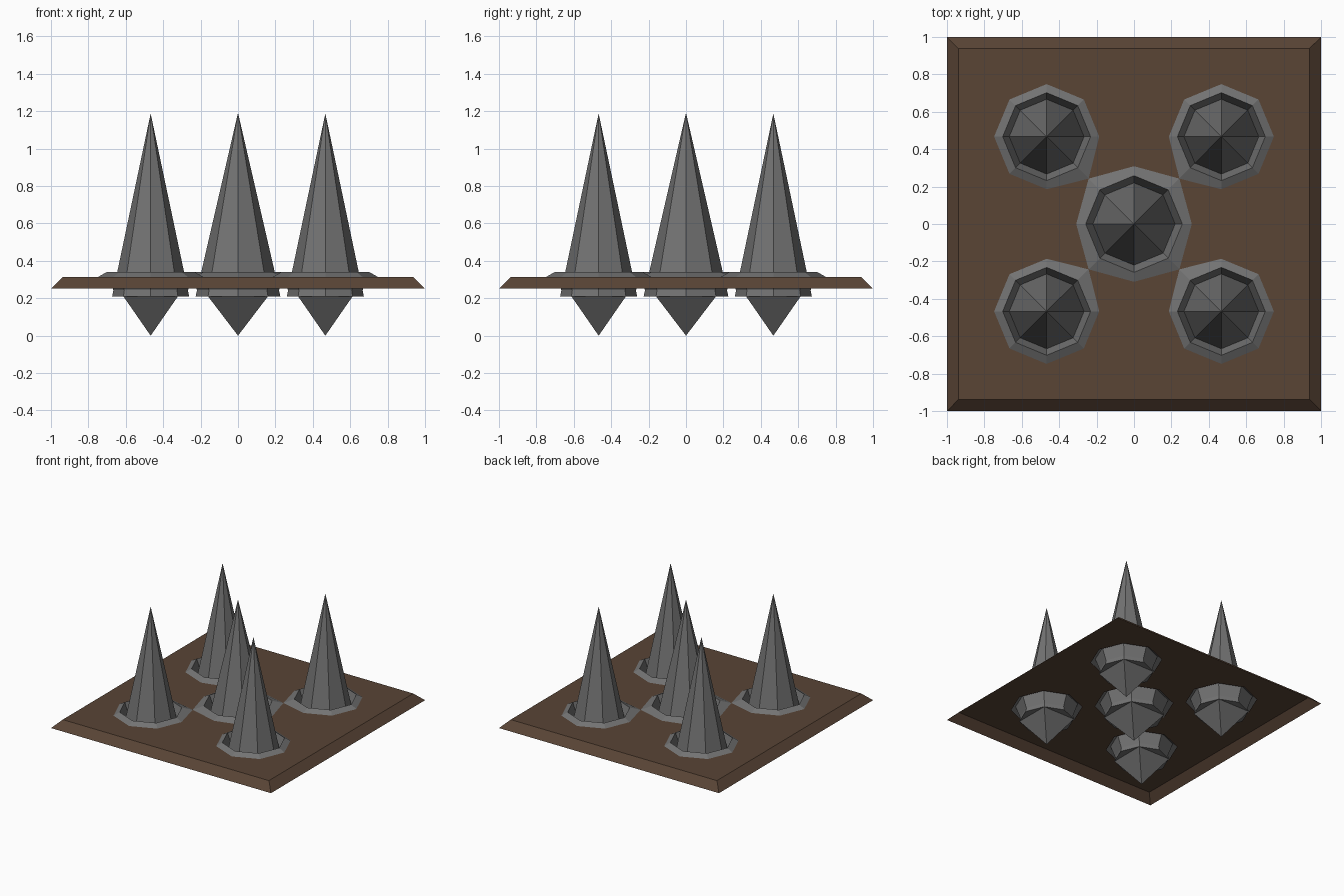
import bpy, bmesh, math
from mathutils import Vector

if "Cube" in bpy.data.objects:
    bpy.data.objects.remove(bpy.data.objects["Cube"])


def material(name, rgb):
    m = bpy.data.materials.new(name)
    m.diffuse_color = (*rgb, 1)
    m.use_nodes = True
    m.node_tree.nodes["Principled BSDF"].inputs["Base Color"].default_value = m.diffuse_color
    return m


BROWN = material("brown", (0.1, 0.058, 0.036))
STEEL = material("steel", (0.17, 0.17, 0.17))


def finish(name, bm, mat):
    me = bpy.data.meshes.new(name)
    bm.to_mesh(me)
    bm.free()
    ob = bpy.data.objects.new(name, me)
    bpy.context.collection.objects.link(ob)
    me.materials.append(mat)
    return ob


def ring(bm, centre, r, z, sides=8, start=0.0, stretch=None):
    vs = []
    for i in range(sides):
        a = start + math.tau * i / sides
        k = stretch(i, a, r) if stretch else r
        vs.append(bm.verts.new((centre[0] + k * math.cos(a),
                                centre[1] + k * math.sin(a), z)))
    return vs


def bridge(bm, lo, hi):
    n = len(lo)
    for i in range(n):
        j = (i + 1) % n
        bm.faces.new((lo[i], lo[j], hi[j], hi[i]))


def tip(bm, loop, centre, z):
    v = bm.verts.new((*centre, z))
    n = len(loop)
    up = z > loop[0].co.z
    for i in range(n):
        a, b = loop[i], loop[(i + 1) % n]
        bm.faces.new((a, b, v) if up else (b, a, v))


# Spots: tag, centre, size factor, spike height
D = 0.467
spots = [("centre", (0, 0), 1.1, 1.192)]
for sx in (-1, 1):
    for sy in (-1, 1):
        tag = ("back" if sy > 0 else "front") + ("_right" if sx > 0 else "_left")
        spots.append((tag, (sx * D, sy * D), 1.0, 1.188))

# Plate: bevelled rim around a single sheet with octagonal openings, open below
bm = bmesh.new()
q = math.sqrt(2)
low = ring(bm, (0, 0), q, 0.251, 4, math.pi / 4)
high = ring(bm, (0, 0), 0.937 * q, 0.313, 4, math.pi / 4)
bridge(bm, low, high)
loops = [high] + [ring(bm, c, 0.268 * s, 0.313) for _, c, s, _ in spots]
edges = []
for loop in loops:
    for a, b in zip(loop, loop[1:] + loop[:1]):
        edges.append(bm.edges.get((a, b)) or bm.edges.new((a, b)))
bmesh.ops.triangle_fill(bm, use_beauty=True, edges=edges, normal=(0, 0, 1))
for f in bm.faces:
    f.normal_update()
    if f.normal.z < 0:
        f.normal_flip()
finish("plate", bm, BROWN)

for tag, c, s, top in spots:
    # Collar: its corners meet the neighbouring collar on the diagonals
    def stretch(i, a, r, c=c):
        if i % 2 == 0:
            return r
        if c == (0, 0):
            return 0.343
        inward = Vector((math.cos(a), math.sin(a))).dot(Vector(c)) < -0.6
        return math.hypot(*c) - 0.343 if inward else r

    bm = bmesh.new()
    outer = ring(bm, c, 0.281 * s, 0.314, stretch=stretch)
    crest = ring(bm, c, 0.235 * s, 0.340)
    inner = ring(bm, c, 0.2 * s, 0.245)
    bridge(bm, outer, crest)
    bridge(bm, crest, inner)
    finish("collar_" + tag, bm, STEEL)

    # Tall spike with a flat base
    bm = bmesh.new()
    base = ring(bm, c, 0.206 * s, 0.21)
    tip(bm, base, c, top)
    # Four-sided point below, set on alternate corners of the base
    corners = base[1::2]
    tip(bm, corners, c, 0.0)
    for k in range(4):
        bm.faces.new((base[2 * k + 1], base[2 * k], base[2 * k - 1]))
    finish("spike_" + tag, bm, STEEL)
